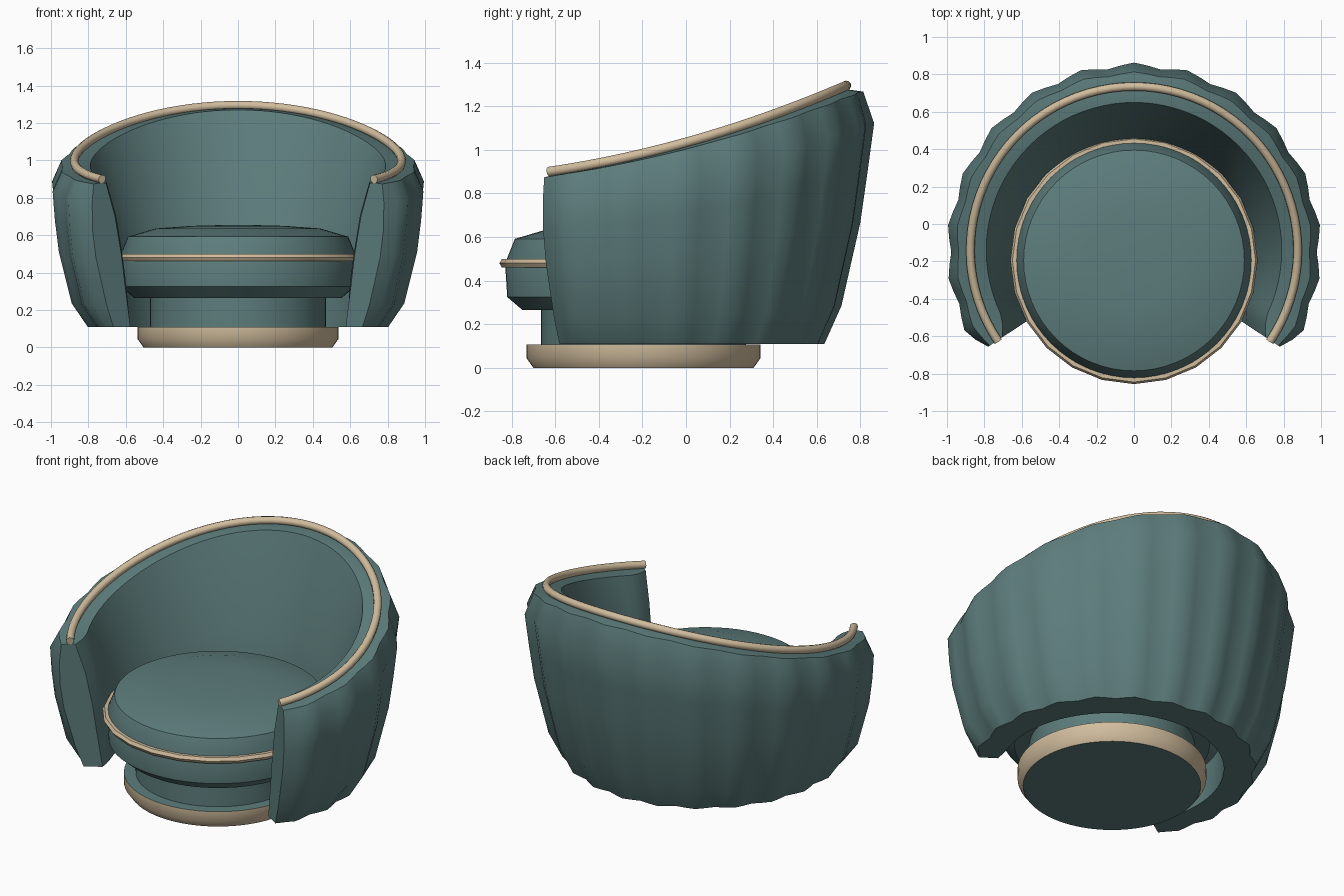
import bpy, bmesh
from math import sin, cos, pi, radians

if "Cube" in bpy.data.objects:
    bpy.data.objects.remove(bpy.data.objects["Cube"])


def material(name, rgb):
    mat = bpy.data.materials.new(name)
    mat.use_nodes = True
    mat.diffuse_color = (*rgb, 1)
    mat.node_tree.nodes["Principled BSDF"].inputs["Base Color"].default_value = (*rgb, 1)
    return mat


TEAL = material("teal_fabric", (0.109, 0.205, 0.202))
TAN = material("tan_trim", (0.64, 0.51, 0.34))

SHELL_Y, SEAT_Y = -0.14, -0.195     # centres of the backrest and of the seat
HALF = radians(123.5)               # backrest sweep to each side of the back
FLOOR = 0.11                        # underside of the backrest
RIM_R = 0.875


def smooth(obj, angle=40):
    bpy.ops.object.select_all(action="DESELECT")
    obj.select_set(True)
    bpy.context.view_layer.objects.active = obj
    bpy.ops.object.shade_smooth_by_angle(angle=radians(angle))


def finish(bm, name, mats):
    bmesh.ops.recalc_face_normals(bm, faces=bm.faces)
    mesh = bpy.data.meshes.new(name)
    bm.to_mesh(mesh)
    bm.free()
    obj = bpy.data.objects.new(name, mesh)
    bpy.context.collection.objects.link(obj)
    for mat in mats:
        mesh.materials.append(mat)
    smooth(obj)
    return obj


def lathe(name, profile, mats, steps=64):
    """Closed round solid from (radius, height) points, bottom to top."""
    bm = bmesh.new()
    rings = [[bm.verts.new((r * cos(2 * pi * i / steps), SEAT_Y + r * sin(2 * pi * i / steps), z))
              for i in range(steps)] for r, z in profile]
    for low, high in zip(rings, rings[1:]):
        for i in range(steps):
            j = (i + 1) % steps
            bm.faces.new((low[i], low[j], high[j], high[i]))
    bm.faces.new(rings[0])
    bm.faces.new(rings[-1])
    return finish(bm, name, mats)


def rim_height(a):
    """Height of the rim, rising from the arms to the back."""
    u = (cos(a) - cos(HALF)) / (1 - cos(HALF))
    return 0.9 + 0.2 * u + 0.195 * u * u


def polar(r, a, z):
    return (r * sin(a), SHELL_Y + r * cos(a), z)


# Backrest: cross-section of (radius, height share, channel depth, inset at arm end, forward lean)
section = [(0.635, 0, 0, 0.025, 0.055), (0.645, 0.3, 0, 0.05, 0.055), (0.675, 0.5, 0, 0.05, 0.04),
           (0.725, 0.77, 0, 0.055, 0.015), (0.79, 0.998, 0, 0.055, 0),
           (0.87, 1.005, 0, 0, 0), (0.945, 0.995, 0.008, -0.02, 0),
           (0.99, 0.87, 0.013, -0.055, 0), (0.975, 0.68, 0.013, -0.05, 0.015),
           (0.952, 0.48, 0.013, -0.055, 0.025), (0.88, 0.15, 0.013, -0.06, 0.04),
           (0.795, 0, 0.013, -0.015, 0.033)]
STEPS, CHANNELS = 60, 15
bm = bmesh.new()
angles = [HALF * (2 * i / STEPS - 1) for i in range(STEPS + 1)]
rings = []
for i, a in enumerate(angles):
    end = {0: 1, 1: 0.3}.get(min(i, STEPS - i), 0)
    top = rim_height(a) - 0.022 - FLOOR
    wave = cos(a / HALF * pi * CHANNELS) * (1 - end)
    rings.append([bm.verts.new(polar(r + depth * wave + inset * end - lean * cos(a), a, FLOOR + f * top))
                  for r, f, depth, inset, lean in section])
n = len(section)
for p, q in zip(rings, rings[1:]):
    for k in range(n):
        bm.faces.new((p[k], p[(k + 1) % n], q[(k + 1) % n], q[k]))
bm.faces.new(rings[0])
bm.faces.new(rings[-1])
finish(bm, "backrest_shell", [TEAL])

# Tan piping along the top of the backrest
curve = bpy.data.curves.new("backrest_piping", "CURVE")
curve.dimensions = "3D"
curve.bevel_depth = 0.023
curve.bevel_resolution = 3
curve.use_fill_caps = True
spline = curve.splines.new("POLY")
spline.points.add(STEPS)
for point, a in zip(spline.points, angles):
    point.co = (*polar(RIM_R, a * 1.003, rim_height(a)), 1)
curve.materials.append(TAN)
piping = bpy.data.objects.new("backrest_piping", curve)
bpy.context.collection.objects.link(piping)
bpy.ops.object.select_all(action="DESELECT")
piping.select_set(True)
bpy.context.view_layer.objects.active = piping
bpy.ops.object.convert(target="MESH")
smooth(bpy.context.view_layer.objects.active, 50)

# Round seat cushion with a gently domed top
lathe("seat_cushion", [(0.555, 0.265), (0.625, 0.325), (0.635, 0.48), (0.59, 0.592),
                       (0.44, 0.636), (0.25, 0.65), (0.06, 0.655)], [TEAL])

# Tan piping around the cushion
bpy.ops.mesh.primitive_torus_add(location=(0, SEAT_Y, 0.48), major_radius=0.639,
                                 minor_radius=0.022, major_segments=24, minor_segments=6)
seat_piping = bpy.context.object
seat_piping.name = "seat_piping"
seat_piping.data.materials.append(TAN)
smooth(seat_piping)

# Pedestal under the cushion
lathe("pedestal", [(0.47, 0.1), (0.47, 0.28)], [TEAL])

# Base: tan side band, teal top and bottom
base = lathe("base_plinth", [(0.505, 0), (0.537, 0.045), (0.537, 0.108)], [TAN, TEAL])
for face in base.data.polygons:
    face.material_index = 1 if abs(face.normal.z) > 0.9 else 0
